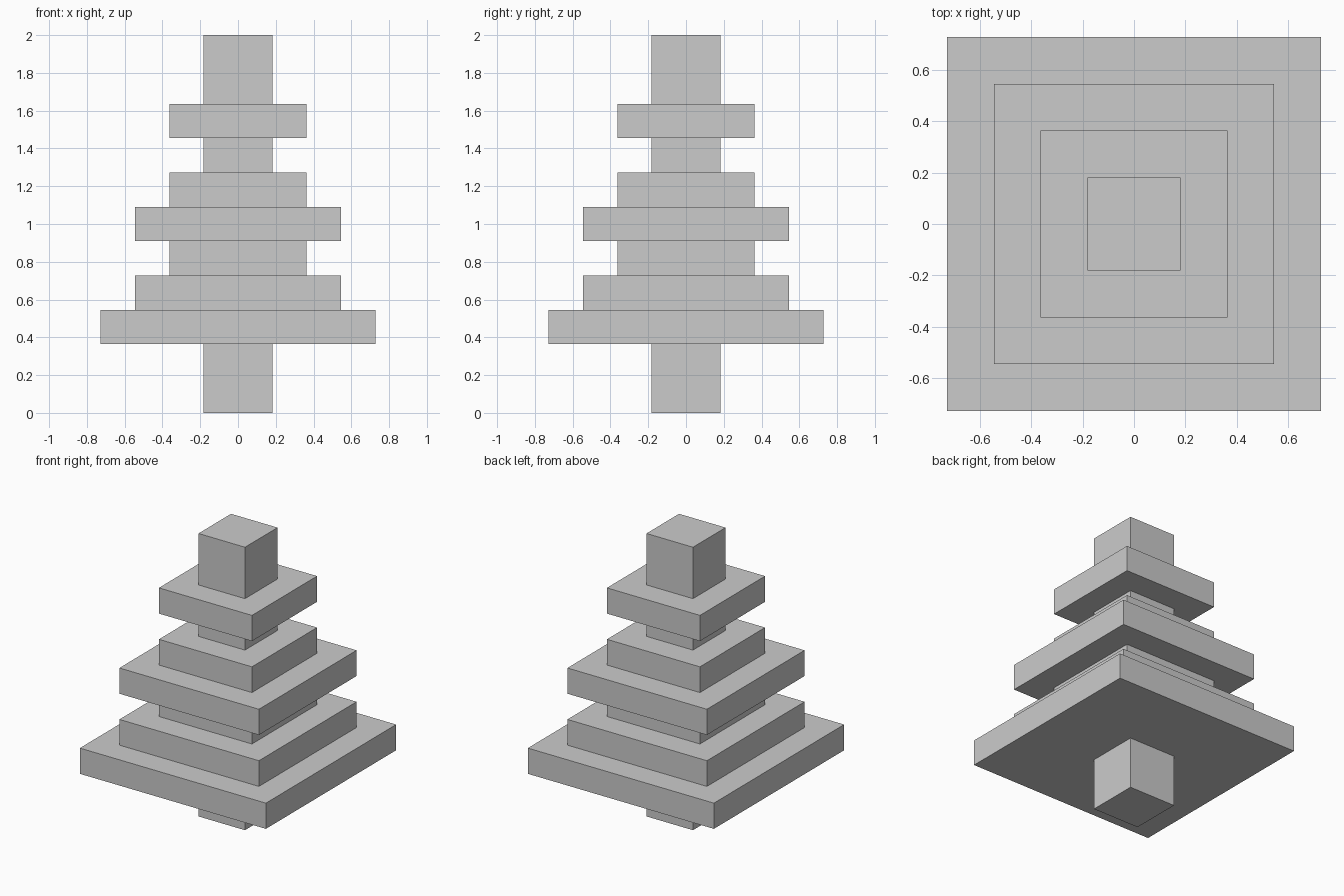
import bpy
import bmesh

if "Cube" in bpy.data.objects:
    bpy.data.objects.remove(bpy.data.objects["Cube"])

U = 2 / 11  # one block step


def stepped_part(name, profile, cap_bottom=False, cap_top=False):
    """Sweep a (half width, height) profile around a square."""
    bm = bmesh.new()
    rings = [[bm.verts.new((sx * r * U, sy * r * U, z * U))
              for sx, sy in ((-1, -1), (1, -1), (1, 1), (-1, 1))]
             for r, z in profile]
    for a, b in zip(rings, rings[1:]):
        for i in range(4):
            j = (i + 1) % 4
            bm.faces.new((a[i], a[j], b[j], b[i]))
    if cap_bottom:
        bm.faces.new(rings[0][::-1])
    if cap_top:
        bm.faces.new(rings[-1])
    mesh = bpy.data.meshes.new(name)
    bm.to_mesh(mesh)
    bm.free()
    obj = bpy.data.objects.new(name, mesh)
    bpy.context.collection.objects.link(obj)
    return obj


# Trunk
stepped_part("trunk", [(1, 0), (1, 2)], cap_bottom=True)

# Foliage tiers, each starting where the one below ends
stepped_part("lower_foliage",
             [(1, 2), (4, 2), (4, 3), (3, 3), (3, 4), (2, 4), (2, 5)])
stepped_part("middle_foliage",
             [(2, 5), (3, 5), (3, 6), (2, 6), (2, 7), (1, 7), (1, 8)])
stepped_part("upper_foliage",
             [(1, 8), (2, 8), (2, 9), (1, 9)])

# Tip
stepped_part("tree_tip", [(1, 9), (1, 11)], cap_top=True)
